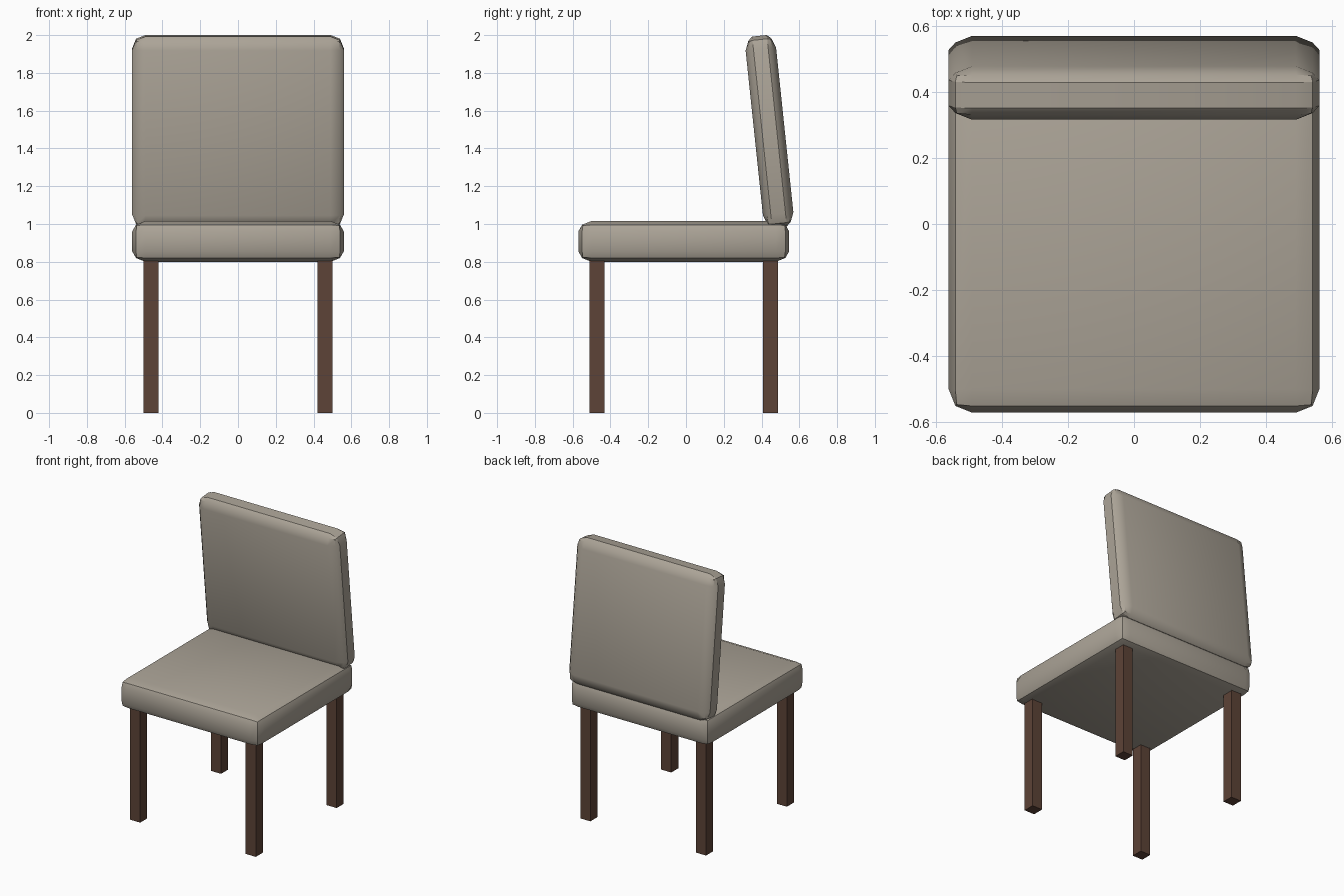
import bpy, bmesh, math
from mathutils import Vector

if "Cube" in bpy.data.objects:
    bpy.data.objects.remove(bpy.data.objects["Cube"])


def material(name, rgb):
    m = bpy.data.materials.new(name)
    m.diffuse_color = (*rgb, 1.0)
    m.use_nodes = True
    m.node_tree.nodes["Principled BSDF"].inputs["Base Color"].default_value = m.diffuse_color
    return m


FABRIC = material("beige fabric", (0.41, 0.37, 0.31))
WOOD = material("dark brown wood", (0.11, 0.056, 0.038))


def finish(bm, name, mat, loc, rot_x=0.0):
    bmesh.ops.recalc_face_normals(bm, faces=bm.faces)
    me = bpy.data.meshes.new(name)
    bm.to_mesh(me)
    bm.free()
    me.materials.append(mat)
    ob = bpy.data.objects.new(name, me)
    ob.location = loc
    ob.rotation_euler.x = rot_x
    bpy.context.collection.objects.link(ob)
    return ob


def cushion(name, half, inset, loc, rot_x=0.0):
    """Pillow box: 3x3 cells per face, edges and corners pulled inward."""
    bm = bmesh.new()
    verts = {}

    def vert(idx):
        if idx not in verts:
            ends = sum(i in (0, 3) for i in idx)
            pull = (0, 0, 0.02, 0.024)[ends]
            co = []
            for i, h, n in zip(idx, half, inset):
                sign = -1 if i < 2 else 1
                co.append(sign * (h - (pull if i in (0, 3) else n)))
            verts[idx] = bm.verts.new(Vector(co))
        return verts[idx]

    for axis in range(3):
        for end in (0, 3):
            for a in range(3):
                for b in range(3):
                    quad = []
                    for p, q in ((a, b), (a + 1, b), (a + 1, b + 1), (a, b + 1)):
                        idx = [p, q]
                        idx.insert(axis, end)
                        quad.append(vert(tuple(idx)))
                    bm.faces.new(quad)
    ob = finish(bm, name, FABRIC, loc, rot_x)
    # soft panels with crisp seams
    bpy.ops.object.select_all(action='DESELECT')
    ob.select_set(True)
    bpy.context.view_layer.objects.active = ob
    bpy.ops.object.shade_smooth_by_angle(angle=math.radians(30))


def leg(name, x, y):
    bm = bmesh.new()
    bmesh.ops.create_cube(bm, size=1.0)
    bmesh.ops.scale(bm, vec=(0.08, 0.08, 0.81), verts=bm.verts)
    finish(bm, name, WOOD, (x, y, 0.405))


# Seat and forward-tilted backrest
cushion("seat", (0.56, 0.558, 0.108), (0.07, 0.07, 0.055), (0, -0.012, 0.908))
cushion("backrest", (0.56, 0.081, 0.509), (0.07, 0.042, 0.07),
        (0, 0.442, 1.49), math.radians(6))

# Four square legs
for side, sx in (("left", -1), ("right", 1)):
    leg("front_leg_" + side, sx * 0.46, -0.472)
    leg("back_leg_" + side, sx * 0.46, 0.447)
